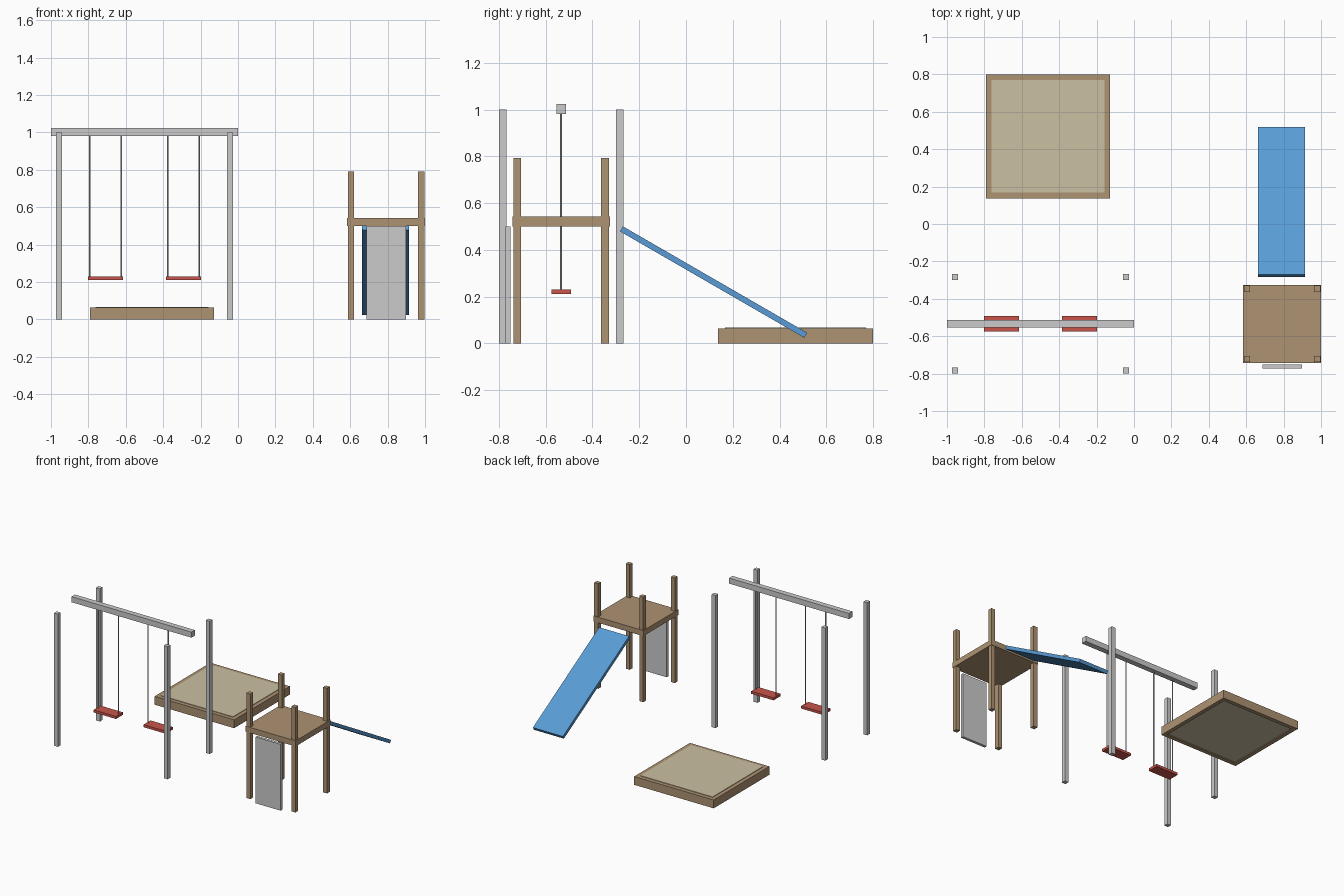
import bpy
import bmesh
from math import radians
from mathutils import Matrix

if "Cube" in bpy.data.objects:
    bpy.data.objects.remove(bpy.data.objects["Cube"])


def material(name, r, g, b):
    m = bpy.data.materials.new(name)
    m.diffuse_color = (r, g, b, 1)
    m.use_nodes = True
    m.node_tree.nodes["Principled BSDF"].inputs["Base Color"].default_value = m.diffuse_color
    return m


WOOD = material("wood", 0.42, 0.29, 0.17)
SAND = material("sand", 0.60, 0.53, 0.36)
BLUE = material("slide_blue", 0.10, 0.33, 0.67)
RED = material("seat_red", 0.58, 0.09, 0.07)


def box(name, center, size, mat=None, tilt=0.0):
    """Box with given centre and full size, tilted about x."""
    bm = bmesh.new()
    bmesh.ops.create_cube(bm, size=1, matrix=Matrix.Diagonal((*size, 1)))
    mesh = bpy.data.meshes.new(name)
    bm.to_mesh(mesh)
    bm.free()
    obj = bpy.data.objects.new(name, mesh)
    obj.location = center
    obj.rotation_euler.x = tilt
    if mat:
        mesh.materials.append(mat)
    bpy.context.collection.objects.link(obj)
    return obj


def rope(name, x, y, z0, z1, radius=0.0042):
    bpy.ops.mesh.primitive_cylinder_add(
        vertices=8, radius=radius, depth=z1 - z0, location=(x, y, (z0 + z1) / 2))
    bpy.context.object.name = name


# Swing frame: four posts and the top beam
SX, SY, POST = -0.5, -0.534, 0.032
for sx in (-1, 1):
    for sy in (-1, 1):
        box("swing_post", (SX + sx * 0.458, SY + sy * 0.25, 0.5), (POST, POST, 1.0))
box("swing_beam", (SX, SY, 1.002), (1.0, 0.041, 0.042))

# Swings: seat hung on two ropes
for sx in (-1, 1):
    cx = SX + sx * 0.208
    box("swing_seat", (cx, SY, 0.221), (0.186, 0.083, 0.019), RED)
    for side in (-1, 1):
        rope("swing_rope", cx + side * 0.084, SY, 0.228, 0.985)

# Tower: platform, four posts and the climbing panel
TX, TY = 0.792, -0.534
box("tower_platform", (TX, TY, 0.521), (0.416, 0.416, 0.042), WOOD)
for sx in (-1, 1):
    for sy in (-1, 1):
        box("tower_post", (TX + sx * 0.188, TY + sy * 0.188, 0.396), (0.033, 0.033, 0.792), WOOD)
box("climbing_panel", (TX, -0.762, 0.25), (0.21, 0.021, 0.5))

# Slide
box("slide", (TX - 0.003, 0.118, 0.262), (0.25, 0.91, 0.025), BLUE, radians(-30))

# Sandbox: four rim boards around the sand
BX, BY, W, RIM, H = -0.46, 0.469, 0.663, 0.03, 0.063
for s in (-1, 1):
    box("sandbox_long_board", (BX, BY + s * (W - RIM) / 2, H / 2), (W, RIM, H), WOOD)
    box("sandbox_side_board", (BX + s * (W - RIM) / 2, BY, H / 2), (RIM, W - 2 * RIM, H), WOOD)
box("sand", (BX, BY, 0.0365), (W - 2 * RIM, W - 2 * RIM, 0.061), SAND)
